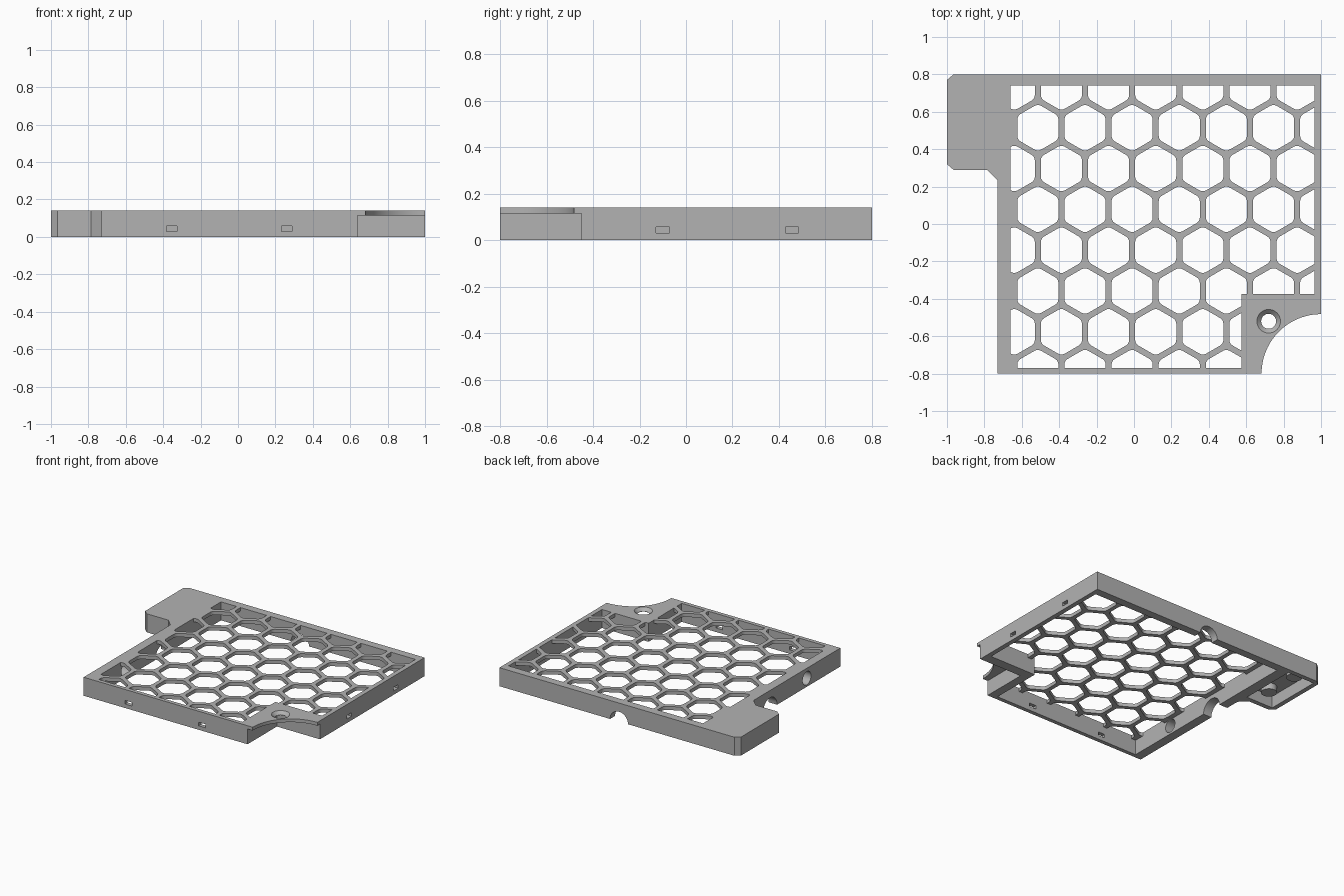
import bpy, math
from mathutils import Vector, Matrix

if "Cube" in bpy.data.objects:
    bpy.data.objects.remove(bpy.data.objects["Cube"])

TOP, UNDER = 0.14, 0.113       # top of the panel, underside of the thin plate

grey = bpy.data.materials.new("matte_grey")
grey.use_nodes = True
grey.diffuse_color = (0.45, 0.45, 0.45, 1)
grey.node_tree.nodes["Principled BSDF"].inputs["Base Color"].default_value = grey.diffuse_color


def prisms(name, outlines, z0, z1):
    """One object holding an upright prism for each outline."""
    verts, faces = [], []
    for pts in outlines:
        n, b = len(pts), len(verts)
        verts += [(x, y, z) for z in (z0, z1) for x, y in pts]
        faces += [[b + i for i in reversed(range(n))], [b + n + i for i in range(n)]]
        faces += [[b + i, b + (i + 1) % n, b + n + (i + 1) % n, b + n + i] for i in range(n)]
    mesh = bpy.data.meshes.new(name)
    mesh.from_pydata(verts, [], faces)
    mesh.materials.append(grey)
    obj = bpy.data.objects.new(name, mesh)
    bpy.context.collection.objects.link(obj)
    return obj


def rect(x0, x1, y0, y1):
    return [(x0, y0), (x1, y0), (x1, y1), (x0, y1)]


def circle(x, y, r, n=32):
    return [(x + r * math.cos(2 * math.pi * i / n), y + r * math.sin(2 * math.pi * i / n))
            for i in range(n)]


def rounded_hex(cx, cy, radius, fillet):
    """Pointy-top hexagon with softened corners."""
    inner = radius - fillet * 2 / math.sqrt(3)
    pts = []
    for k in range(6):
        a = math.radians(30 + 60 * k)
        for d in (-30, -10, 10, 30):
            b = a + math.radians(d)
            pts.append((cx + inner * math.cos(a) + fillet * math.cos(b),
                        cy + inner * math.sin(a) + fillet * math.sin(b)))
    return pts


def boolean(obj, cutter, operation="DIFFERENCE"):
    cutter.hide_render = True
    mod = obj.modifiers.new("cut", "BOOLEAN")
    mod.operation, mod.solver, mod.object = operation, "EXACT", cutter
    bpy.context.view_layer.objects.active = obj
    bpy.ops.object.modifier_apply(modifier=mod.name)
    bpy.data.objects.remove(cutter)


def sideways_hole(axis, along, z, r, start, end):
    """Round cutter running along x or y through a side wall."""
    cutter = prisms("hole_cutter", [circle(0, 0, r)], start, end)
    if axis == "x":
        basis = Matrix(((0, 0, 1), (1, 0, 0), (0, 1, 0))).to_4x4()
        shift = Vector((0, along, z))
    else:
        basis = Matrix(((0, 1, 0), (0, 0, 1), (1, 0, 0))).to_4x4()
        shift = Vector((along, 0, z))
    cutter.data.transform(Matrix.Translation(shift) @ basis)
    return cutter


# Solid panel with the chamfered side tab
panel = prisms("grille_panel", [[
    (-0.73, -0.80), (1, -0.80), (1, 0.80), (-0.965, 0.80), (-1, 0.77), (-1, 0.32),
    (-0.965, 0.29), (-0.785, 0.29), (-0.73, 0.235)]], 0, TOP)

# Open area inside the rim, leaving the mounting corner
opening = [(-0.66, -0.77), (0.575, -0.77), (0.575, -0.375), (0.965, -0.375),
           (0.965, 0.74), (-0.66, 0.74)]
boolean(panel, prisms("cavity_cutter", [opening], -0.1, UNDER))

# Honeycomb, trimmed to the open area
pitch = 0.252
cells = []
for row in range(8):
    cy = 0.733 - row * pitch * math.sqrt(3) / 2
    for col in range(8):
        cx = -0.64 + (col + 0.5 * (row % 2)) * pitch
        cells.append(rounded_hex(cx, cy, 0.127, 0.035))
honeycomb = prisms("honeycomb_cutter", cells, 0.05, 0.2)
boolean(honeycomb, prisms("trim", [opening], 0, 0.3), "INTERSECT")
boolean(panel, honeycomb)

# Mounting corner: square recess below, curved cut above, countersunk screw hole
boolean(panel, prisms("recess_cutter", [rect(0.64, 1.1, -0.9, -0.45)], -0.1, 0.115))
boolean(panel, prisms("arc_cutter", [circle(1, -0.80, 0.318, 96)], -0.1, 0.2))
boolean(panel, prisms("screw_cutter", [circle(0.72, -0.52, 0.04)], 0.05, 0.2))
sink = prisms("countersink_cutter", [circle(0, 0, 1)], 0, 0.03)
for v in sink.data.vertices:
    r = 0.04 if v.co.z < 0.01 else 0.07
    v.co = (0.72 + v.co.x * r, -0.52 + v.co.y * r, v.co.z + 0.117)
boolean(panel, sink)

# Small latch slots in the front and +x walls
slots = [rect(x - 0.028, x + 0.028, -0.9, -0.7) for x in (-0.355, 0.26)]
slots += [rect(0.9, 1.1, y - 0.028, y + 0.028) for y in (-0.10, 0.455)]
boolean(panel, prisms("slot_cutter", slots, 0.03, 0.057))

# Cable notches and round port in the back and -x walls
boolean(panel, sideways_hole("y", 0.0, 0, 0.075, 0.7, 0.9))
boolean(panel, sideways_hole("x", 0.04, 0, 0.085, -0.8, -0.6))
boolean(panel, sideways_hole("x", -0.40, 0.065, 0.05, -0.8, -0.6))

# Hollow underside of the tab with two round bosses
boolean(panel, prisms("tab_cutter", [rect(-0.965, -0.74, 0.325, 0.765)], -0.1, 0.09))
for name, y in (("front_tab_boss", 0.41), ("back_tab_boss", 0.68)):
    boss = prisms(name, [circle(-0.865, y, 0.055)], 0.045, 0.1)
    boss.select_set(True)

panel.select_set(True)
bpy.context.view_layer.objects.active = panel
bpy.ops.object.shade_smooth_by_angle(angle=math.radians(25))
